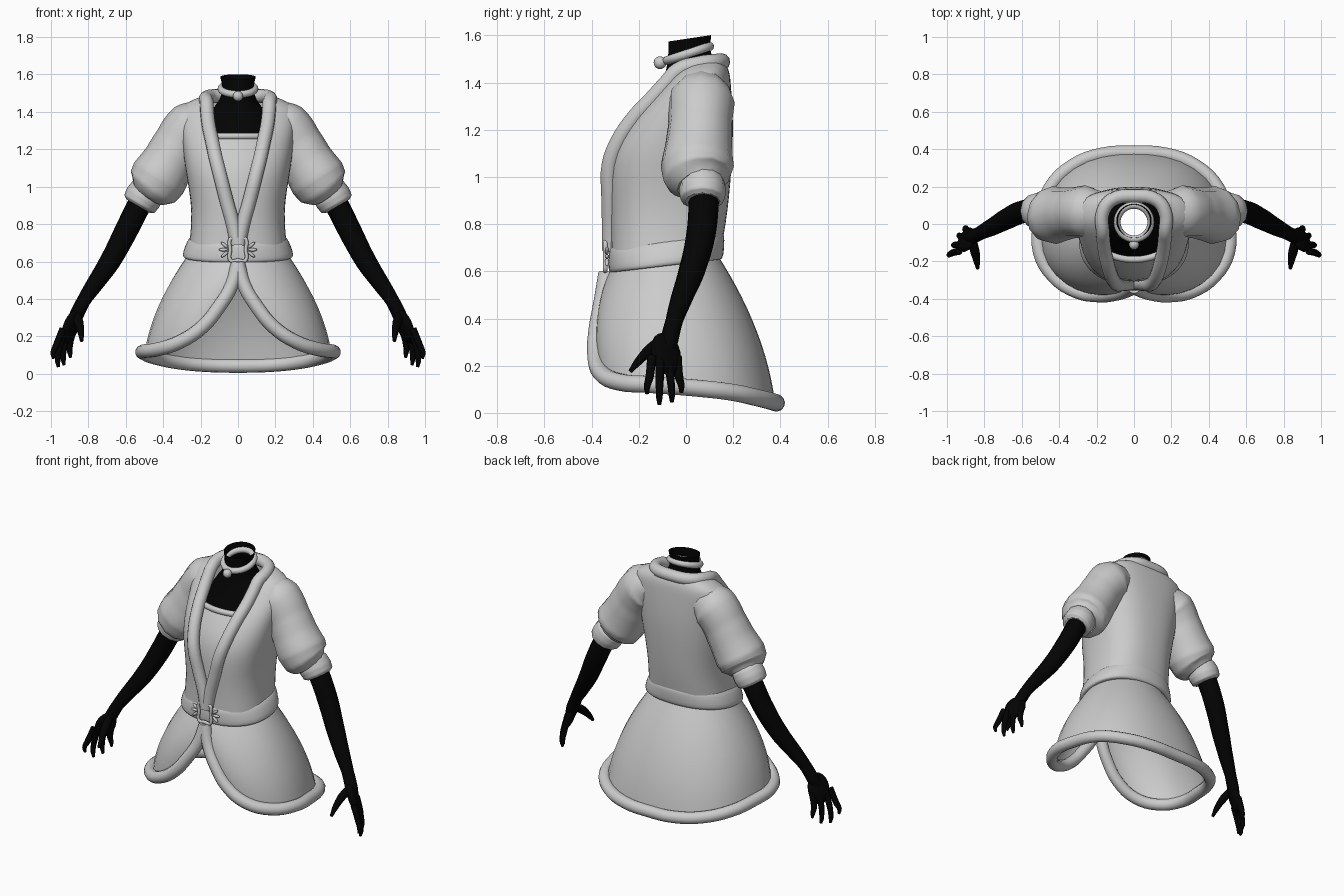
import bpy, bmesh, math
from mathutils import Vector, Euler

if "Cube" in bpy.data.objects:
    bpy.data.objects.remove(bpy.data.objects["Cube"])


def material(name, v):
    m = bpy.data.materials.new(name)
    m.diffuse_color = (v, v, v, 1)
    m.use_nodes = True
    m.node_tree.nodes["Principled BSDF"].inputs["Base Color"].default_value = m.diffuse_color
    return m


CLOTH = material("pale_grey", 0.6)
BLACK = material("black", 0.001)


def finish(ob, mat, mirror=False):
    ob.data.materials.clear()
    ob.data.materials.append(mat)
    for p in ob.data.polygons:
        p.use_smooth = True
    if mirror:
        ob.modifiers.new("Mirror", 'MIRROR').merge_threshold = 0.002
    return ob


def loft(name, rings, mat, closed=False, mirror=False, subdiv=1):
    """Skin a list of equal-length point rings, bottom to top."""
    bm = bmesh.new()
    vs = [[bm.verts.new(p) for p in r] for r in rings]
    n = len(rings[0])
    for a, b in zip(vs, vs[1:]):
        for j in range(n if closed else n - 1):
            k = (j + 1) % n
            bm.faces.new((a[j], a[k], b[k], b[j]))
    bmesh.ops.remove_doubles(bm, verts=bm.verts, dist=0.0005)
    me = bpy.data.meshes.new(name)
    bm.to_mesh(me)
    bm.free()
    ob = bpy.data.objects.new(name, me)
    bpy.context.collection.objects.link(ob)
    finish(ob, mat, mirror)
    sub = ob.modifiers.new("Smooth", 'SUBSURF')
    sub.levels = sub.render_levels = subdiv
    return ob


def tube(name, pts, mat, r=None, mirror=False, cyclic=False, res=4):
    """Round tube along a smooth path; points may carry a radius as 4th value."""
    cu = bpy.data.curves.new(name, 'CURVE')
    cu.dimensions = '3D'
    cu.resolution_u = res
    cu.bevel_depth = 1.0
    cu.bevel_resolution = 4
    cu.use_fill_caps = not cyclic
    sp = cu.splines.new('BEZIER')
    sp.bezier_points.add(len(pts) - 1)
    sp.use_cyclic_u = cyclic
    for b, p in zip(sp.bezier_points, pts):
        b.co = p[:3]
        b.radius = r if r else p[3]
        b.handle_left_type = b.handle_right_type = 'AUTO'
    tmp = bpy.data.objects.new(name, cu)
    bpy.context.collection.objects.link(tmp)
    dg = bpy.context.evaluated_depsgraph_get()
    me = bpy.data.meshes.new_from_object(tmp.evaluated_get(dg))
    bpy.data.objects.remove(tmp)
    ob = bpy.data.objects.new(name, me)
    bpy.context.collection.objects.link(ob)
    return finish(ob, mat, mirror)


def both_sides(half):
    """Continue a half path, ending on the centre line, onto the other side."""
    return [tuple(p) for p in half] + [(-p[0], p[1], p[2]) for p in half[-2::-1]]


def ball(name, loc, scale, mat, rot=(0, 0, 0), mirror=False):
    bm = bmesh.new()
    bmesh.ops.create_uvsphere(bm, u_segments=16, v_segments=10, radius=1)
    turn = Euler(rot).to_matrix()
    for v in bm.verts:
        v.co = turn @ Vector([c * s for c, s in zip(v.co, scale)]) + Vector(loc)
    me = bpy.data.meshes.new(name)
    bm.to_mesh(me)
    bm.free()
    ob = bpy.data.objects.new(name, me)
    bpy.context.collection.objects.link(ob)
    return finish(ob, mat, mirror)


def section(z, w, yf, yb, a, tilt=0.0, e=1.0):
    """Point on an oval section; angle 0 is the front, pi the back; e < 1 is boxier."""
    s, c = math.sin(a), math.cos(a)
    y = (yf + yb) / 2 - (yb - yf) / 2 * math.copysign(abs(c) ** e, c)
    return Vector((w * math.copysign(abs(s) ** e, s), y, z + tilt * y))


# Jacket bodice: z, half width, front y, back y, half opening
BOXY = 0.8
BODICE = [(0.69, .262, -.32, .15, .005), (0.80, .25, -.32, .17, .027),
          (0.92, .252, -.325, .185, .06), (1.05, .275, -.328, .195, .093),
          (1.15, .29, -.295, .20, .118), (1.25, .30, -.23, .20, .14),
          (1.33, .31, -.155, .195, .157), (1.40, .315, -.09, .19, .165),
          (1.45, .285, -.045, .185, .168), (1.485, .19, -.01, .165, .168)]
rings = []
for z, w, yf, yb, xo in BODICE:
    a0 = math.asin((xo / w) ** (1 / BOXY))
    rings.append([section(z, w, yf, yb, a0 + (math.pi - a0) * i / 14, 0, BOXY) for i in range(15)])
    rings[-1][-1].x = 0
loft("jacket_bodice", rings, CLOTH, mirror=True)

# Padded collar running down both lapels
lapel = [r[0] for r in rings[:-1]]
tube("collar_trim", both_sides(lapel + [(.17, .05, 1.475), (.125, .125, 1.485), (0, .15, 1.487)]),
     CLOTH, r=.037)

# Inner top with its rolled upper edge
inner = [(0.68, -.305, .05), (0.9, -.31, .09), (1.08, -.305, .13), (1.18, -.255, .15), (1.27, -.19, .15)]
loft("inner_top", [[(w * t / 4, y + 1.5 * (w * t / 4) ** 2, z) for t in range(-4, 5)]
                   for z, y, w in inner], CLOTH)
tube("inner_top_trim", [(x, -.19 + 1.5 * x * x, 1.27) for x in (-.14, -.07, 0, .07, .14)], CLOTH, r=.018)

# Neck and upper chest, open at the top
NECK = [(1.23, .20, -.20, .15), (1.33, .19, -.14, .15), (1.40, .15, -.105, .145),
        (1.46, .095, -.085, .12), (1.525, .08, -.075, .1), (1.585, .096, -.075, .108)]
loft("neck", [[section(*n, 2 * math.pi * i / 24, .15) for i in range(24)] for n in NECK],
     BLACK, closed=True)

# Choker with a bauble
tube("choker", [section(1.52, .09, -.08, .1, math.pi * i / 6, .33) for i in range(12)],
     CLOTH, r=.019, cyclic=True)
ball("choker_bauble", (0, -.11, 1.484), (.027,) * 3, CLOTH)

# Puffed sleeves and cuffs
tube("sleeve", [(.17, .07, 1.355, .105), (.25, .065, 1.315, .142), (.32, .06, 1.225, .135),
                (.37, .054, 1.135, .142), (.425, .048, 1.045, .155), (.455, .05, 1.0, .145),
                (.482, .06, .965, .1)], CLOTH, mirror=True, res=6)
tube("cuff", [(.468, .068, 1.0, .08), (.485, .068, .975, .096), (.508, .07, .94, .1),
              (.527, .07, .908, .094), (.534, .07, .896, .074)], CLOTH, mirror=True)

# Arms, palms and fingers
tube("arm", [(.49, .075, .97, .066), (.535, .075, .89, .064), (.605, .062, .75, .062),
             (.685, .024, .60, .056), (.765, -.02, .48, .046), (.825, -.05, .39, .037),
             (.865, -.07, .31, .038), (.892, -.082, .25, .03)], BLACK, mirror=True, res=6)
ball("palm", (.894, -.085, .25), (.031, .07, .095), BLACK, rot=(0, -.35, .5), mirror=True)
FINGERS = [(.945, -.145, .985, -.165, .08), (.93, -.11, .96, -.113, .035),
           (.91, -.072, .93, -.06, .045), (.89, -.038, .895, -.02, .085)]
for i, (xk, yk, xt, yt, zt) in enumerate(FINGERS):
    tube("finger_%d" % (i + 1), [(xk - .01, yk, .24, .02), ((xk + xt) / 2 + .008, (yk + yt) / 2, .15, .018),
         (xt + .004, yt, zt + .03, .014), (xt, yt, zt, .008)], BLACK, mirror=True)
tube("thumb", [(.865, -.09, .31, .025), (.85, -.15, .27, .025), (.84, -.2, .22, .018),
               (.836, -.237, .175, .009)], BLACK, mirror=True)

# Belt
BELT = [(.635, .265, -.30, .13), (.63, .29, -.322, .15), (.645, .30, -.33, .16),
        (.69, .285, -.33, .163), (.735, .265, -.328, .165), (.75, .235, -.31, .15)]
loft("belt", [[section(*b, 2 * math.pi * i / 32, .12, .88) for i in range(32)] for b in BELT],
     CLOTH, closed=True)

# Buckle frame with a leaf fan on either side
tube("buckle_frame", [(x * .045, -.342, .663 + z * .06) for x, z in
     ((-1, -.8), (-.8, -1), (0, -.95), (.8, -1), (1, -.8), (.92, 0), (1, .8), (.8, 1), (0, .95),
      (-.8, 1), (-1, .8), (-.92, 0))], CLOTH, r=.01, cyclic=True)
for i, ang in enumerate((-.7, 0, .7)):
    ball("buckle_leaf_%d" % (i + 1), (.05 + .028 * math.cos(ang), -.335, .663 + .038 * math.sin(ang)),
         (.024, .009, .009), CLOTH, rot=(0, -ang, 0), mirror=True)

# Skirt: open front panels sweeping to a low back hem
HEM = [(0, -.335, .59), (.035, -.355, .47), (.10, -.375, .36), (.19, -.382, .25),
       (.31, -.36, .17), (.43, -.28, .13), (.505, -.15, .12), (.50, .02, .107),
       (.45, .19, .088), (.33, .31, .062), (.17, .372, .046), (0, .382, .042)]
rows = []
for k in range(9):
    v = 1 - k / 8
    row = []
    for h in HEM:
        a = math.atan2(h[0], -h[1] * 1.3)
        top = section(.645, .275, -.315, .145, a, .1)
        p = top.lerp(Vector(h), v)
        out = Vector((math.sin(a), -math.cos(a), 0))
        p += out * (.16 * v * (1 - v) * min(1, (top - Vector(h)).length / .5))
        p.x = 0 if abs(h[0]) < 1e-6 else p.x
        row.append(p)
    rows.append(row)
loft("skirt", rows, CLOTH, mirror=True)
tube("skirt_trim", both_sides(HEM), CLOTH, r=.037)
